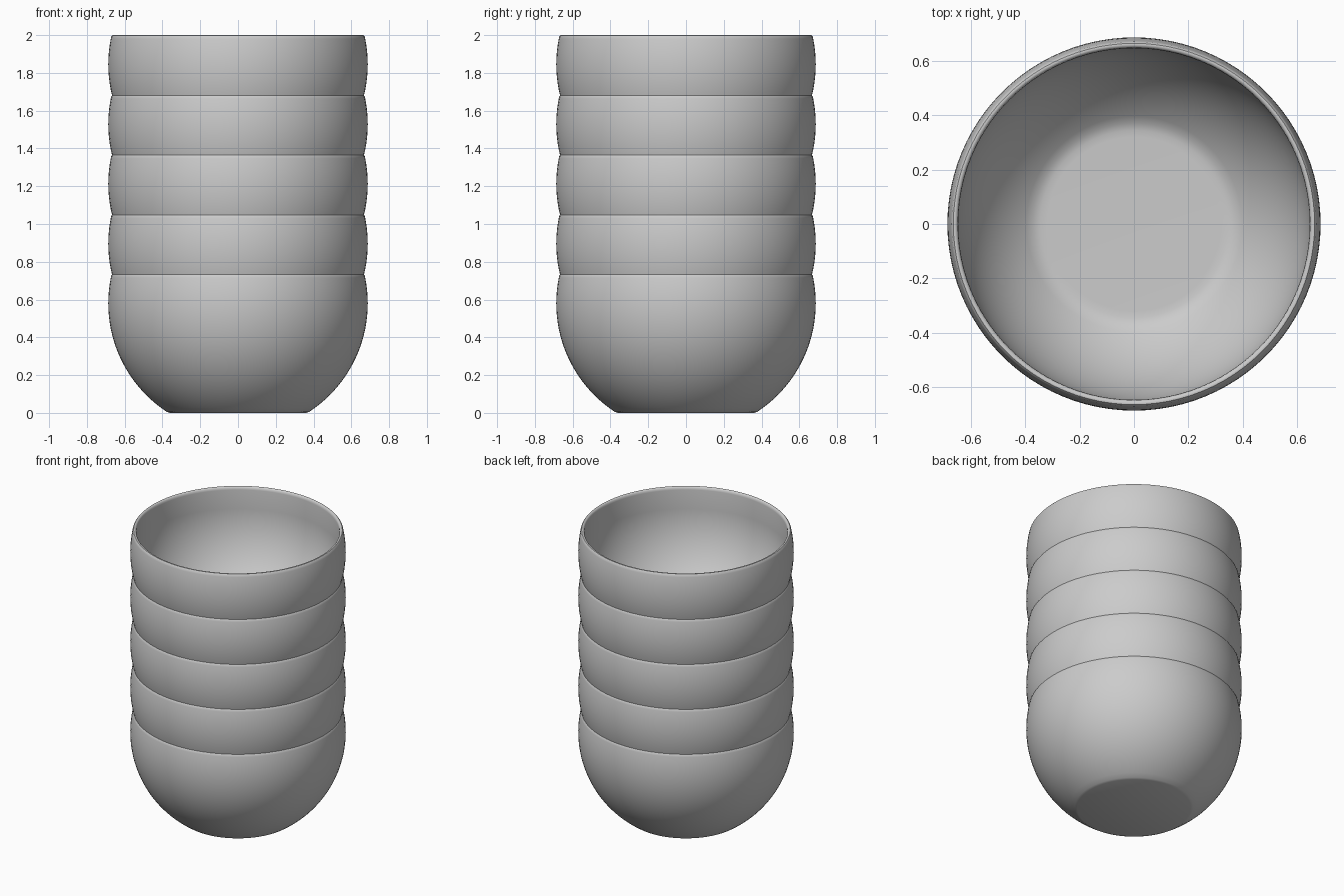
import bpy, bmesh, math

if "Cube" in bpy.data.objects:
    bpy.data.objects.remove(bpy.data.objects["Cube"])

COUNT, PITCH, HEIGHT = 5, 0.3163, 0.735
SEGMENTS = 96
CENTRE_Z, R_OUT, R_IN, FLOOR = 0.58, 0.687, 0.649, 0.04


def arc(radius, z0, z1, steps):
    """Points (r, z) on a circle around CENTRE_Z, from height z0 to z1."""
    a0 = math.asin((z0 - CENTRE_Z) / radius)
    a1 = math.asin((z1 - CENTRE_Z) / radius)
    pts = []
    for i in range(steps + 1):
        a = a0 + (a1 - a0) * i / steps
        pts.append((radius * math.cos(a), CENTRE_Z + radius * math.sin(a)))
    return pts


def lathe(name, profile):
    bm = bmesh.new()
    verts = [bm.verts.new((r, 0, z)) for r, z in profile]
    edges = [bm.edges.new(p) for p in zip(verts, verts[1:])]
    bmesh.ops.spin(bm, geom=verts + edges, cent=(0, 0, 0), axis=(0, 0, 1),
                   angle=math.tau, steps=SEGMENTS, use_merge=False)
    bmesh.ops.remove_doubles(bm, verts=bm.verts, dist=1e-5)
    bmesh.ops.recalc_face_normals(bm, faces=bm.faces)
    mesh = bpy.data.meshes.new(name)
    bm.to_mesh(mesh)
    bm.free()
    obj = bpy.data.objects.new(name, mesh)
    bpy.context.collection.objects.link(obj)
    return obj


# Bowl profile: flat foot, round outer wall, soft rim, inner wall, flat floor
profile = [(0, 0), (0.362, 0)]
profile += arc(R_OUT, 0.006, HEIGHT - 0.02, 24)
profile += [(0.671, HEIGHT - 0.008), (0.665, HEIGHT - 0.001), (0.660, HEIGHT),
            (0.654, HEIGHT - 0.002), (0.649, HEIGHT - 0.008), (0.647, HEIGHT - 0.02)]
profile += arc(R_IN, FLOOR + 0.008, CENTRE_Z, 20)[::-1]
profile += [(0.345, FLOOR + 0.001), (0.32, FLOOR), (0, FLOOR)]

# Nested stack of identical bowls
bpy.ops.object.select_all(action='DESELECT')
for i in range(COUNT):
    bowl = lathe(f"bowl_{i + 1}", profile)
    bowl.location.z = i * PITCH
    bowl.select_set(True)
    bpy.context.view_layer.objects.active = bowl
bpy.ops.object.shade_smooth_by_angle(angle=math.radians(35))
